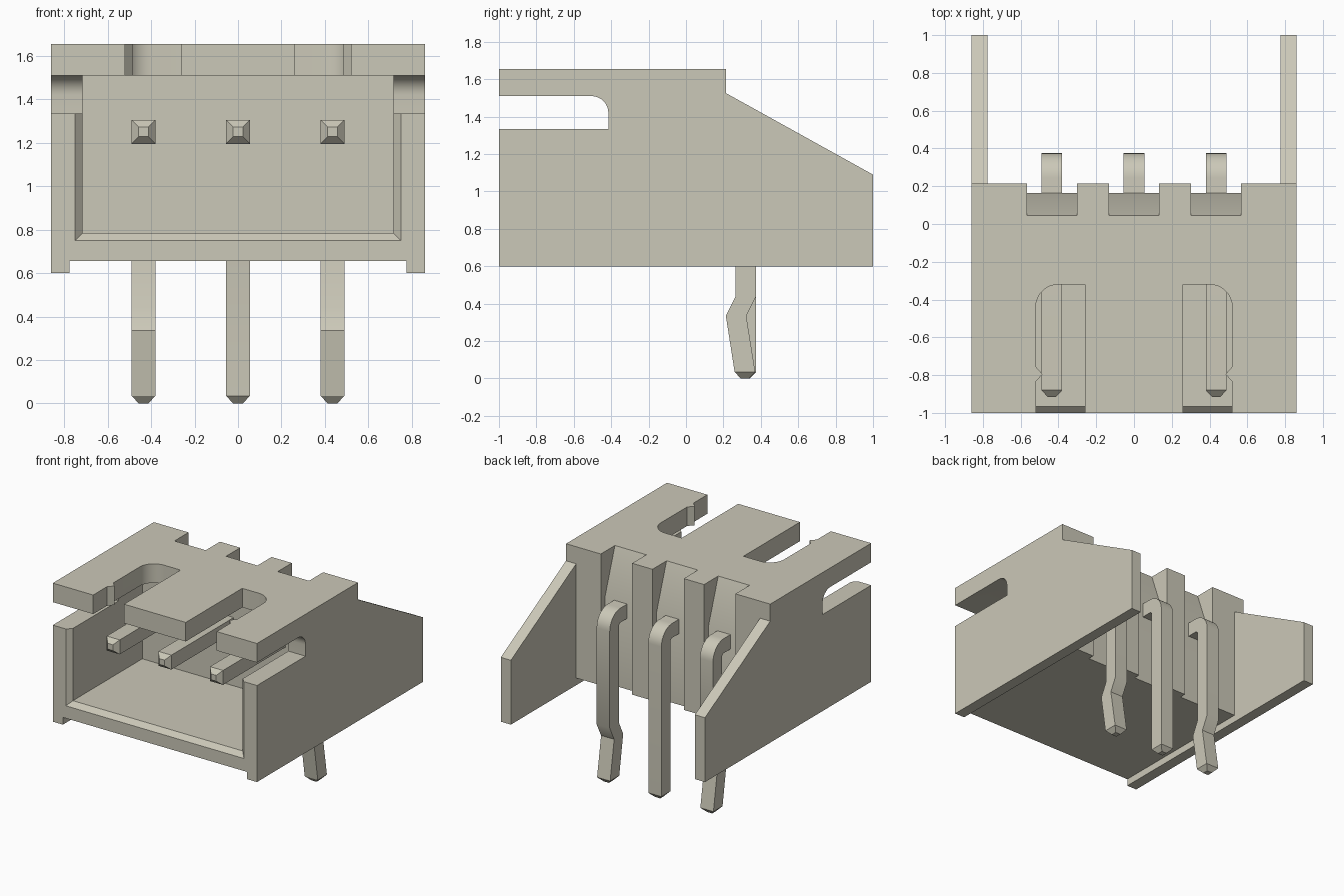
import bpy, bmesh, math
from mathutils import Vector

cube = bpy.data.objects.get("Cube")
if cube:
    bpy.data.objects.remove(cube, do_unlink=True)

COLOUR = (0.60, 0.58, 0.48, 1)
beige = bpy.data.materials.new("warm_beige")
beige.use_nodes = True
beige.diffuse_color = COLOUR
beige.node_tree.nodes["Principled BSDF"].inputs["Base Color"].default_value = COLOUR


def arc(cx, cy, r, start, end, steps=8):
    angles = [math.radians(start + (end - start) * i / steps) for i in range(steps + 1)]
    return [(cx + r * math.cos(a), cy + r * math.sin(a)) for a in angles]


def finish(bm, name):
    bmesh.ops.recalc_face_normals(bm, faces=bm.faces)
    mesh = bpy.data.meshes.new(name)
    bm.to_mesh(mesh)
    bm.free()
    obj = bpy.data.objects.new(name, mesh)
    bpy.context.collection.objects.link(obj)
    mesh.materials.append(beige)
    return obj


def loft(bm, ring_a, ring_b):
    a = [bm.verts.new(p) for p in ring_a]
    b = [bm.verts.new(p) for p in ring_b]
    bm.faces.new(a)
    bm.faces.new(b)
    for i in range(len(a)):
        j = (i + 1) % len(a)
        bm.faces.new((a[i], a[j], b[j], b[i]))
    bmesh.ops.recalc_face_normals(bm, faces=bm.faces)


def prism(profile, lo, hi, axis):
    """Extrude a (y, z) profile along x, or an (x, y) profile along z."""
    bm = bmesh.new()
    place = (lambda p, t: (t, *p)) if axis == "x" else (lambda p, t: (*p, t))
    loft(bm, [place(p, lo) for p in profile], [place(p, hi) for p in profile])
    return bm


def block(x, y, z):
    return prism([(y[0], z[0]), (y[1], z[0]), (y[1], z[1]), (y[0], z[1])], x[0], x[1], "x")


def activate(obj):
    bpy.ops.object.select_all(action="DESELECT")
    obj.select_set(True)
    bpy.context.view_layer.objects.active = obj


def cut(obj, bm):
    cutter = finish(bm, "cutter")
    cutter.hide_render = True
    mod = obj.modifiers.new("cut", "BOOLEAN")
    mod.operation = "DIFFERENCE"
    mod.solver = "EXACT"
    mod.object = cutter
    activate(obj)
    bpy.ops.object.modifier_apply(modifier=mod.name)
    bpy.data.objects.remove(cutter, do_unlink=True)


# Housing: side outline across the full width, then hollowed out
outline = [(-1, 0.6), (1, 0.6), (1, 1.09), (0.215, 1.525), (0.215, 1.655), (-1, 1.655)]
housing = finish(prism(outline, -0.86, 0.86, "x"), "housing")

# Open space between the rear fins, and under the floor
cut(housing, block((-0.775, 0.775), (0.215, 1.2), (0.4, 1.8)))
cut(housing, block((-0.775, 0.775), (-1.2, 1.2), (0.4, 0.655)))

# Main cavity and its chamfered mouth
cut(housing, block((-0.715, 0.715), (-1.2, -0.13), (0.785, 1.51)))
mouth = bmesh.new()
rings = [[(-w, y, z), (w, y, z), (w, y, 1.42), (-w, y, 1.42)]
         for w, y, z in ((0.785, -1.035, 0.715), (0.715, -0.965, 0.785))]
loft(mouth, *rings)
cut(housing, mouth)

# Slots through both side walls, rounded at the upper rear corner
slot = [(-1.2, 1.335), (-0.415, 1.335)] + arc(-0.505, 1.42, 0.09, 0, 90) + [(-1.2, 1.51)]
cut(housing, prism(slot, -1, 1, "x"))

# Mirrored slots in the roof, with a small catch on the outer edge
roof_slot = [(0.26, -1.2), (0.52, -1.2), (0.52, -0.835), (0.485, -0.795), (0.52, -0.755)]
roof_slot += arc(0.4, -0.44, 0.12, 0, 90) + [(0.26, -0.32)]
for side in (1, -1):
    cut(housing, prism([(side * x, y) for x, y in roof_slot], 1.45, 1.8, "z"))

# Rear pockets with a sloping upper wall
pocket = [(0.165, 0.5), (0.165, 1.31), (0.045, 1.655), (0.045, 1.8), (0.4, 1.8), (0.4, 0.5)]
PITCH = 0.435
for i in (-1, 0, 1):
    cut(housing, prism(pocket, i * PITCH - 0.132, i * PITCH + 0.132, "x"))


# Bent square pins; the outer two have a kinked leg
def pin(name, x, kinked):
    if kinked:
        front = [(0.265, 0.44), (0.213, 0.335), (0.26, 0.035)]
        rear = [(0.37, 0.035), (0.322, 0.335), (0.375, 0.44)]
    else:
        front, rear = [(0.265, 0.035)], [(0.375, 0.035)]
    profile = [(-0.88, 1.305), (-0.88, 1.195)] + arc(0.245, 1.175, 0.02, 90, 0, 4)
    profile += front + rear + arc(0.245, 1.175, 0.13, 0, 90, 10)
    bm = prism(profile, x - 0.055, x + 0.055, "x")
    bm.normal_update()
    # Tapered tips
    tips = [min(bm.faces, key=lambda f: f.calc_center_median().y),
            min(bm.faces, key=lambda f: f.calc_center_median().z)]
    for tip in tips:
        outward = Vector(tip.normal)
        bmesh.ops.inset_region(bm, faces=[tip], thickness=0.033, use_even_offset=True)
        bmesh.ops.translate(bm, verts=tip.verts, vec=outward * 0.035)
    return finish(bm, name)


parts = [housing]
for i, name in ((-1, "right_pin"), (0, "middle_pin"), (1, "left_pin")):
    parts.append(pin(name, i * PITCH, i != 0))

for obj in parts:
    activate(obj)
    bpy.ops.object.shade_smooth_by_angle(angle=math.radians(30))
